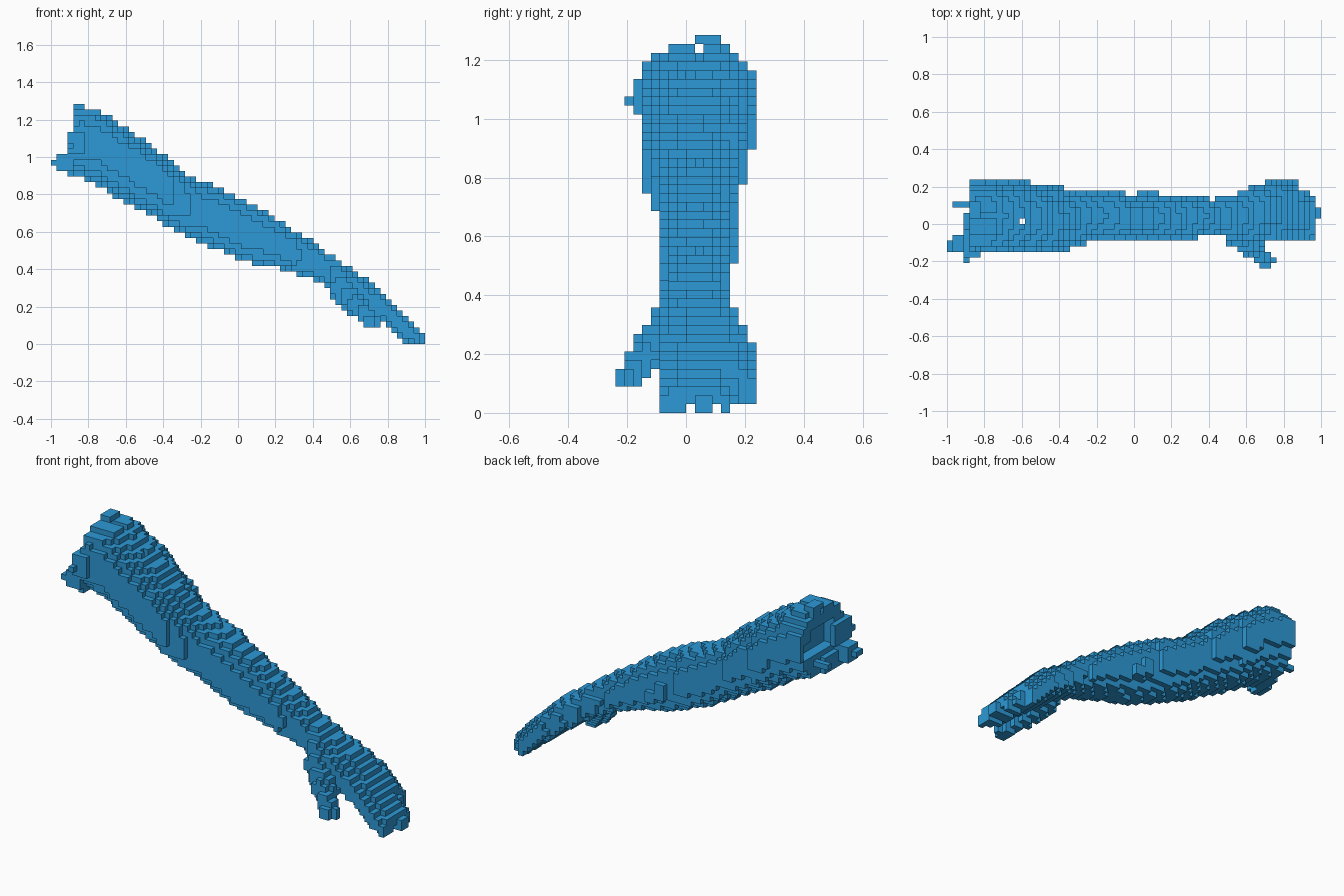
import bpy, math
from mathutils import Vector

cube = bpy.data.objects.get("Cube")
if cube:
    bpy.data.objects.remove(cube, do_unlink=True)

# Block size and grid
V = 2 / 67
NX, NY, NZ = 67, 16, 43
Y0 = -NY * V / 2

skin = bpy.data.materials.new("sky blue")
skin.use_nodes = True
BLUE = (0.026, 0.32, 0.68, 1)
skin.diffuse_color = BLUE
skin.node_tree.nodes["Principled BSDF"].inputs["Base Color"].default_value = BLUE

# Limb outline along x: upper edge, lower edge, and the two sides
TOP = [(-.91, 1.14), (-.885, 1.22), (-.86, 1.26), (-.75, 1.255), (-.70, 1.215), (-.58, 1.145),
       (-.45, 1.055), (-.3, .925), (-.22, .875), (-.05, .815), (0, .785), (.1, .735), (.2, .675),
       (.3, .605), (.4, .545), (.5, .475), (.6, .405), (.7, .335), (.78, .255), (.85, .19),
       (.9, .135), (.95, .085), (1, .055)]
LOW = [(-.91, .90), (-.82, .88), (-.75, .85), (-.6, .755), (-.4, .65), (-.2, .545), (0, .455),
       (.1, .43), (.2, .41), (.3, .38), (.4, .34), (.5, .30), (.6, .235), (.7, .165),
       (.8, .09), (.88, .015), (.92, 0), (1, 0)]
LEFT = [(-.91, .23), (-.58, .235), (-.54, .21), (-.4, .205), (-.36, .18), (-.07, .175),
        (-.04, .15), (.38, .145), (.42, .125), (.5, .15), (.59, .18), (.68, .21), (.76, .24),
        (.86, .24), (.9, .18), (.95, .15), (.97, .12), (1, .06)]
RIGHT = [(-.91, -.15), (-.38, -.15), (-.3, -.12), (-.2, -.09), (.3, -.09), (.36, -.06),
         (.46, -.06), (.52, -.09), (.96, -.09), (.975, .01), (1, .03)]
# Height of the widest point, as a share of the section: high at the shoulder,
# low on the outer edge of the hand
WIDEST_LEFT = [(-.91, .55), (-.4, .55), (.3, .5), (.6, .2), (.75, .12), (.9, .12), (1, .5)]
WIDEST_RIGHT = [(-.91, .6), (-.4, .6), (0, .5), (1, .5)]
# Roundness of the section: a plain oval on the arm, squarer at the fingertips
POWER = [(-.9, 2.3), (-.6, 2.1), (.5, 2.1), (.9, 2.8), (1, 2.8)]


def at(keys, x):
    """Linear interpolation of an outline."""
    for (xa, a), (xb, b) in zip(keys, keys[1:]):
        if x <= xb:
            return a + (b - a) * max(0, x - xa) / (xb - xa)
    return keys[-1][1]


def centre(c):
    return Vector((-1 + (c[0] + .5) * V, Y0 + (c[1] + .5) * V, (c[2] + .5) * V))


def in_limb(p):
    if p.x < -.88:
        return False
    t, b, l, r, power = (at(k, p.x) for k in (TOP, LOW, LEFT, RIGHT, POWER))
    mid = (l + r) / 2
    dy = abs(p.y - mid) / ((l - r) / 2)
    side = .5 + (at(WIDEST_LEFT if p.y > mid else WIDEST_RIGHT, p.x) - .5) * min(1, dy)
    zc = b + side * (t - b)
    half = t - zc if p.z > zc else zc - b
    dz = abs(p.z - zc) / max(half, V * .6)
    return dy ** power + dz ** power <= 1.03


def in_taper(p, a, b, ra, rb):
    """Inside a tapered capsule."""
    a, b = Vector(a), Vector(b)
    f = min(1, max(0, (p - a).dot(b - a) / (b - a).length_squared))
    return (p - a.lerp(b, f)).length <= ra + (rb - ra) * f


def in_box(p, box):
    return all(lo < q < hi for q, (lo, hi) in zip(p, box))


# Ragged pieces around the shoulder end, and bumps on the elbow
RAGGED = [((-1, -.91), (-.15, -.09), (.955, .985)), ((-.97, -.88), (-.15, -.06), (.925, 1.02)),
          ((-.97, -.88), (.09, .12), (.95, 1.0)), ((-.91, -.82), (-.18, -.12), (1.02, 1.14)),
          ((-.91, -.88), (-.21, -.12), (1.05, 1.08)), ((-.88, -.82), (.03, .12), (1.255, 1.285)),
          ((-.88, -.82), (.06, .12), (1.2, 1.26)), ((-.91, -.88), (-.12, .06), (.9, 1.0)),
          ((-.91, -.88), (-.12, -.03), (1.0, 1.13)),
          ((.01, .07), (.14, .18), (.54, .63)), ((.07, .13), (.14, .18), (.51, .57))]
# Hollows in the shoulder, a small hole through it, and gaps between fingertips
HOLLOW = [((-1, -.82), (-.05, .15), (1.0, 1.17)), ((-.9, -.82), (.14, .2), (1.02, 1.1)),
          ((-.79, -.67), (.2, .24), (.96, .99)), ((-.61, -.585), (0, .03), (0, 2)),
          ((-1, -.7), (.03, .06), (1.225, 1.255)),
          ((.8, 1), (0, .03), (0, .03)), ((.8, 1), (.09, .12), (0, .03))]

# Fill the grid and sort the blocks into parts
parts = {"arm": set(), "hand": set(), "thumb": set()}
for i in range(NX):
    for j in range(NY):
        for k in range(NZ):
            c = (i, j, k)
            p = centre(c)
            ragged = any(in_box(p, b) for b in RAGGED)
            if not ragged and any(in_box(p, b) for b in HOLLOW):
                continue
            if ragged or in_limb(p):
                parts["arm" if p.x < .5 else "hand"].add(c)
            elif in_taper(p, (.55, -.05, .305), (.705, -.197, .122), .072, .045):
                parts["thumb"].add(c)
filled = set().union(*parts.values())

# Corner loops of the six block sides, counter-clockwise from outside
SIDES = {(1, 0, 0): [(1, 0, 0), (1, 1, 0), (1, 1, 1), (1, 0, 1)],
         (-1, 0, 0): [(0, 0, 0), (0, 0, 1), (0, 1, 1), (0, 1, 0)],
         (0, 1, 0): [(0, 1, 0), (0, 1, 1), (1, 1, 1), (1, 1, 0)],
         (0, -1, 0): [(0, 0, 0), (1, 0, 0), (1, 0, 1), (0, 0, 1)],
         (0, 0, 1): [(0, 0, 1), (1, 0, 1), (1, 1, 1), (0, 1, 1)],
         (0, 0, -1): [(0, 0, 0), (0, 1, 0), (1, 1, 0), (1, 0, 0)]}


def build(name, cells):
    """Mesh only the exposed block sides of one part."""
    index, faces = {}, []
    for c in sorted(cells):
        for d, loop in SIDES.items():
            if tuple(a + b for a, b in zip(c, d)) in filled:
                continue
            corners = [tuple(a + b for a, b in zip(c, o)) for o in loop]
            faces.append([index.setdefault(q, len(index)) for q in corners])
    verts = [(-1 + x * V, Y0 + y * V, z * V) for x, y, z in index]
    mesh = bpy.data.meshes.new(name)
    mesh.from_pydata(verts, [], faces)
    mesh.materials.append(skin)
    obj = bpy.data.objects.new(name, mesh)
    bpy.context.collection.objects.link(obj)


for part, cells in parts.items():
    build(part, cells)
